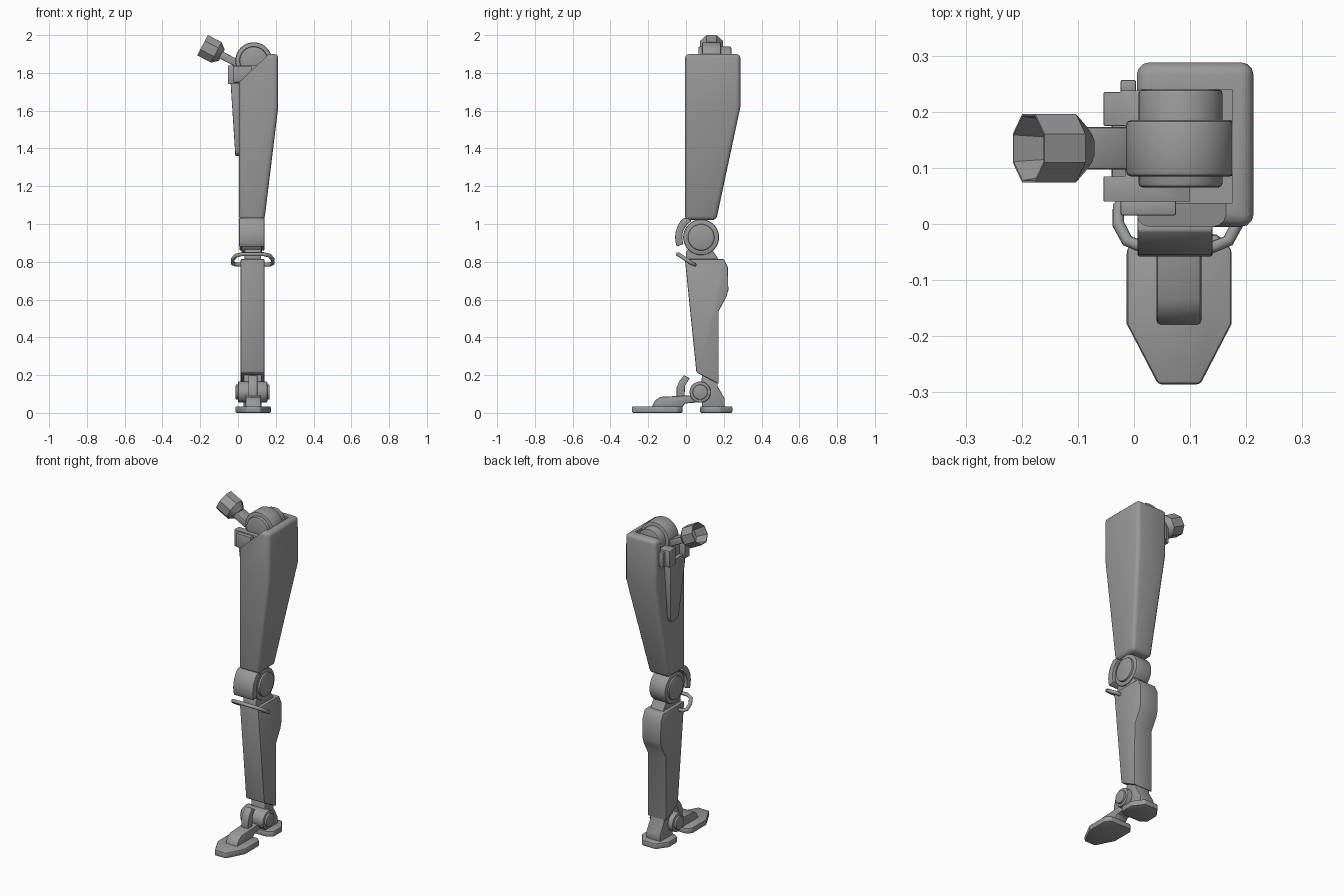
import bpy, bmesh, math
from mathutils import Vector

if "Cube" in bpy.data.objects:
    bpy.data.objects.remove(bpy.data.objects["Cube"])

grey = bpy.data.materials.new("mid grey")
grey.diffuse_color = (0.32, 0.32, 0.32, 1)
grey.use_nodes = True
grey.node_tree.nodes["Principled BSDF"].inputs["Base Color"].default_value = grey.diffuse_color


def activate(ob):
    bpy.ops.object.select_all(action='DESELECT')
    ob.select_set(True)
    bpy.context.view_layer.objects.active = ob


def finish(name, bm, bevel=0.0, segs=2, cutters=()):
    """Turn a bmesh into a cut, bevelled and shaded object."""
    bmesh.ops.recalc_face_normals(bm, faces=bm.faces)
    me = bpy.data.meshes.new(name)
    bm.to_mesh(me)
    bm.free()
    me.materials.append(grey)
    ob = bpy.data.objects.new(name, me)
    bpy.context.collection.objects.link(ob)
    activate(ob)
    if bevel:
        m = ob.modifiers.new("bevel", 'BEVEL')
        m.width, m.segments = bevel, segs
        m.limit_method, m.angle_limit = 'ANGLE', math.radians(35)
        bpy.ops.object.modifier_apply(modifier="bevel")
    for c in cutters:
        m = ob.modifiers.new("cut", 'BOOLEAN')
        m.operation, m.object, m.solver = 'DIFFERENCE', c, 'EXACT'
        bpy.ops.object.modifier_apply(modifier="cut")
    bpy.ops.object.shade_smooth_by_angle(angle=math.radians(35))
    return ob


def skin(name, rings, bevel=0.0, cutters=(), segs=2, caps=(True, True)):
    """Join rings of points into a solid."""
    bm = bmesh.new()
    vs = [[bm.verts.new(p) for p in r] for r in rings]
    n = len(vs[0])
    for a, b in zip(vs, vs[1:]):
        for i in range(n):
            j = (i + 1) % n
            bm.faces.new((a[i], a[j], b[j], b[i]))
    if caps[0]:
        bm.faces.new(vs[0][::-1])
    if caps[1]:
        bm.faces.new(vs[-1])
    return finish(name, bm, bevel, segs, cutters)


def prism(name, pts, axis, a, b, bevel=0.0, cutters=()):
    """Extrude a 2D profile along an axis from a to b."""
    def place(p, t):
        return {'x': (t, p[0], p[1]), 'y': (p[0], t, p[1]), 'z': (p[0], p[1], t)}[axis]
    return skin(name, [[place(p, t) for p in pts] for t in (a, b)], bevel, cutters)


def rect(x0, x1, y0, y1):
    return [(x0, y0), (x1, y0), (x1, y1), (x0, y1)]


def disc(name, axis, c, r, a, b, bevel=0.008, n=40):
    pts = [(c[0] + r * math.cos(2 * math.pi * i / n),
            c[1] + r * math.sin(2 * math.pi * i / n)) for i in range(n)]
    return prism(name, pts, axis, a, b, bevel)


def cutter(*args):
    ob = prism(*args)
    ob.hide_render = True
    ob.hide_viewport = True
    return ob


# Thigh shell with an open hip socket and a sloping front lip
socket = cutter("socket_cutter", rect(-0.1, 0.175, 0.037, 0.24), 'z', 1.72, 2.1)
lip = cutter("lip_cutter", [(-0.1, 1.65), (0.24, 1.972), (-0.1, 1.972)], 'y', -0.1, 0.06)
sections = [(1.02, 0.14, 0.16), (1.62, 0.213, 0.288), (1.9, 0.213, 0.288)]
skin("thigh", [[(x, y, z) for x, y in rect(0.005, x1, -0.005, y1)]
               for z, x1, y1 in sections], 0.022, (socket, lip), 3)

# Hip bracket with a notch for the arm, and its tapered inner tongue
prism("hip_bracket", [(0.1, 0.04), (-0.054, 0.04), (-0.054, 0.085), (-0.015, 0.085),
                      (-0.015, 0.175), (-0.054, 0.175), (-0.054, 0.235), (-0.024, 0.235),
                      (-0.024, 0.238), (0.1, 0.238)], 'z', 1.74, 1.84, 0.004)
prism("bracket_front_flange", rect(-0.024, 0.075, 0.015, 0.045), 'z', 1.75, 1.835, 0.004)
prism("bracket_rear_flange", rect(-0.024, 0.004, 0.23, 0.257), 'z', 1.74, 1.83, 0.004)
tongue = [(0.055, 1.76), (0.088, 1.40), (0.098, 1.372), (0.13, 1.36),
          (0.162, 1.372), (0.172, 1.40), (0.205, 1.76)]
skin("inner_tongue", [[(0.02, y, z) for y, z in tongue],
                      [(-0.014 - (z - 1.36) * 0.065, y, z) for y, z in tongue]], 0.004)

# Hip joint
disc("hip_drum", 'y', (0.083, 1.865), 0.097, 0.085, 0.185)
disc("hip_axle", 'y', (0.083, 1.865), 0.075, 0.065, 0.24)

# Hip arm and hollow eight-sided cup
axis = Vector((-0.095, 0, 0.050)).normalized()
side = Vector((0, 1, 0))
up = axis.cross(side)
near = Vector((-0.093, 0.135, 1.897))


def ring(t, r, n=8):
    c = near + axis * t
    return [c + side * r * math.cos(2 * math.pi * (i + 0.5) / n)
            + up * r * math.sin(2 * math.pi * (i + 0.5) / n) for i in range(n)]


skin("hip_cup", [ring(-0.008, 0.036), ring(0.025, 0.066), ring(0.107, 0.066),
                 ring(0.107, 0.062), ring(0.035, 0.05)])
arm = [near + axis * t + side * s + up * u
       for t in (-0.12, 0.005) for s, u in rect(-0.038, 0.038, -0.02, 0.02)]
skin("hip_arm", [arm[:4], arm[4:]], 0.006)

# Knee joint, curved guard and the link down to the shin
disc("knee_drum", 'x', (0.08, 0.93), 0.095, 0.018, 0.128)
disc("knee_cap", 'x', (0.08, 0.93), 0.07, 0.008, 0.14, 0.006)
arc = [math.radians(d) for d in range(120, 204, 12)] + [math.radians(201)]
guard = [(0.08 + 0.138 * math.cos(a), 0.93 + (0.115 if a < 2.2 else 0.138) * math.sin(a))
         for a in arc]
guard += [(0.08 + 0.1 * math.cos(a), 0.93 + 0.1 * math.sin(a)) for a in reversed(arc)]
prism("knee_guard", guard, 'x', 0.006, 0.14, 0.004)
prism("knee_link", [(0.0, 0.80), (0.18, 0.80), (0.135, 0.87), (0.10, 0.93), (0.05, 0.93),
                    (0.0, 0.85)], 'x', 0.035, 0.122, 0.004)

# Shin with calf bulge
prism("shin", [(-0.006, 0.815), (0.055, 0.215), (0.173, 0.153), (0.173, 0.54),
               (0.212, 0.61), (0.224, 0.65), (0.222, 0.77), (0.20, 0.815)],
      'x', 0.014, 0.14, 0.006)

# Bent tube loop below the knee
half = [(0.02, 0.045, 0.785), (-0.012, 0.045, 0.785), (-0.028, 0.03, 0.792),
        (-0.028, 0.0, 0.812), (-0.012, -0.03, 0.832), (0.02, -0.043, 0.84)]
path = half + [(0.156 - x, y, z) for x, y, z in reversed(half)]
curve = bpy.data.curves.new("loop_path", 'CURVE')
curve.dimensions = '3D'
curve.bevel_depth, curve.bevel_resolution = 0.011, 2
sp = curve.splines.new('POLY')
sp.points.add(len(path) - 1)
for p, co in zip(sp.points, path):
    p.co = (*co, 1)
curve.use_fill_caps = True
curve.materials.append(grey)
loop = bpy.data.objects.new("shin_loop", curve)
bpy.context.collection.objects.link(loop)
activate(loop)
bpy.ops.object.convert(target='MESH')
bpy.ops.object.shade_smooth_by_angle(angle=math.radians(50))

# Ankle joint
disc("ankle_drum", 'x', (0.075, 0.11), 0.056, 0.0, 0.155, 0.006)
disc("ankle_cap", 'x', (0.075, 0.11), 0.04, -0.012, 0.167, 0.005)

# Heel post and pad
prism("heel_post", [(0.085, 0.03), (0.205, 0.03), (0.205, 0.075), (0.168, 0.14),
                    (0.168, 0.20), (0.085, 0.215), (0.08, 0.12)], 'x', 0.03, 0.125, 0.005)
prism("heel_pad", [(-0.012, 0.10), (0.02, 0.075), (0.135, 0.075), (0.172, 0.10),
                   (0.172, 0.18), (0.125, 0.245), (0.035, 0.245), (-0.012, 0.18)],
      'z', 0.0, 0.035, 0.007)

# Toe pad, arm and upright hook
prism("toe_pad", [(-0.013, -0.045), (0.012, -0.018), (0.148, -0.018), (0.174, -0.045),
                  (0.174, -0.178), (0.118, -0.286), (0.043, -0.286), (-0.013, -0.178)],
      'z', 0.0, 0.035, 0.007)
prism("toe_arm", [(-0.182, 0.03), (-0.02, 0.03), (-0.005, 0.05), (0.06, 0.055),
                  (0.06, 0.095), (-0.135, 0.085), (-0.165, 0.065)], 'x', 0.04, 0.12, 0.007)
prism("toe_hook", [(-0.05, 0.08), (-0.05, 0.135), (-0.035, 0.168), (-0.01, 0.2),
                   (0.02, 0.183), (-0.005, 0.145), (-0.008, 0.08)], 'x', 0.055, 0.103, 0.004)
